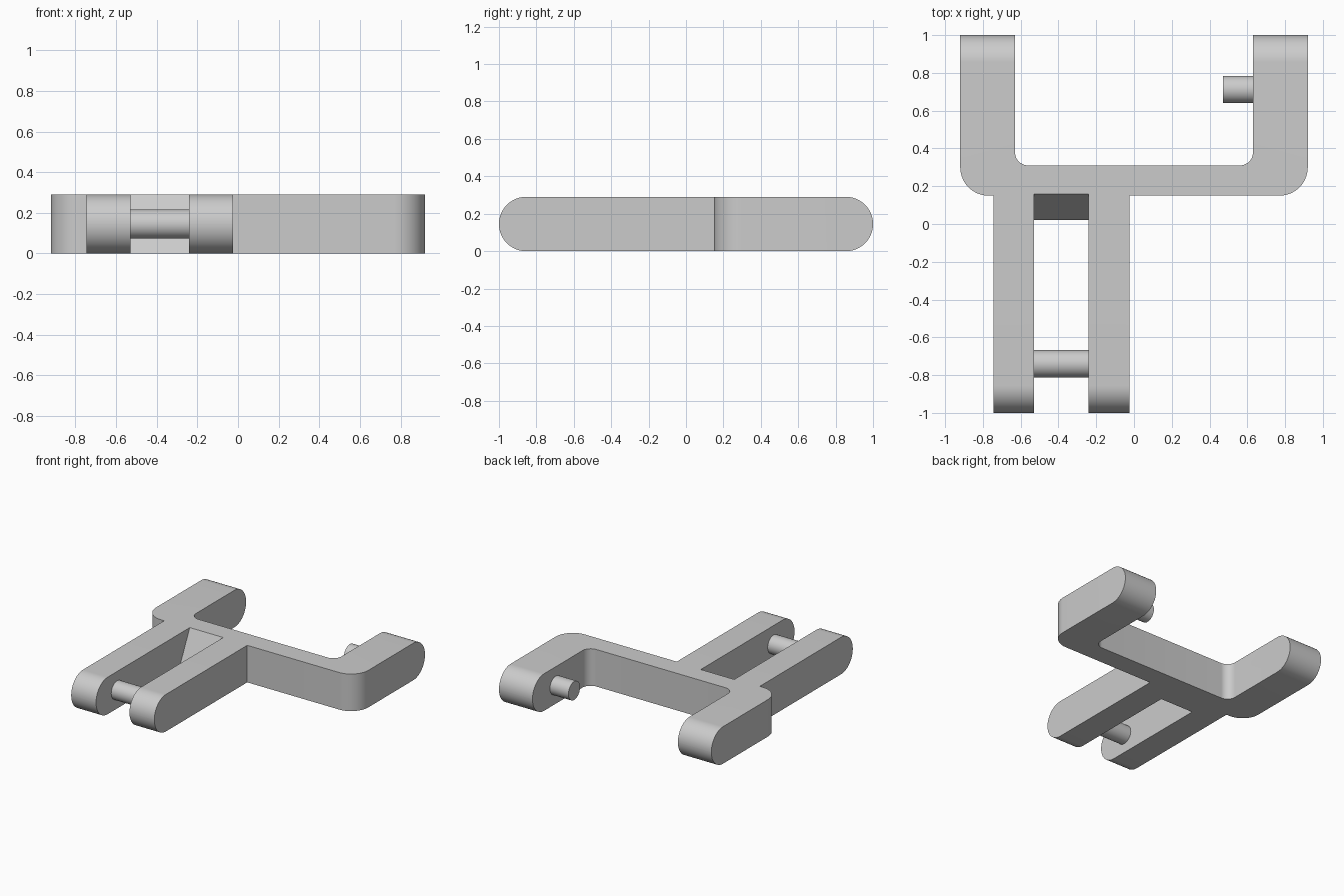
import bpy, bmesh, math
from mathutils import Vector, Matrix

cube = bpy.data.objects.get("Cube")
if cube:
    bpy.data.objects.remove(cube, do_unlink=True)

H = 0.29                      # thickness of the bracket
MID = H / 2

grey = bpy.data.materials.new("light_grey")
grey.use_nodes = True
grey.diffuse_color = (0.6, 0.6, 0.6, 1)
grey.node_tree.nodes["Principled BSDF"].inputs["Base Color"].default_value = (0.6, 0.6, 0.6, 1)


def rounded(corners, steps=14):
    """Turn (a, b, radius) corners into an outline with arc fillets."""
    out = []
    for i, (a, b, r) in enumerate(corners):
        p = Vector((a, b))
        if r == 0:
            out.append(p)
            continue
        u = (Vector(corners[i - 1][:2]) - p).normalized()
        v = (Vector(corners[(i + 1) % len(corners)][:2]) - p).normalized()
        centre = p + (u + v) * r          # all corners are square
        for k in range(steps + 1):
            t = k / steps * math.pi / 2
            out.append(centre - v * r * math.cos(t) - u * r * math.sin(t))
    return out


def add_object(name, bm):
    bmesh.ops.recalc_face_normals(bm, faces=bm.faces)
    mesh = bpy.data.meshes.new(name)
    bm.to_mesh(mesh)
    bm.free()
    mesh.materials.append(grey)
    obj = bpy.data.objects.new(name, mesh)
    bpy.context.collection.objects.link(obj)
    return obj


def prism(name, outline, axis, lo, hi):
    """Extrude an outline: (x, y) along z, or (y, z) along x."""
    bm = bmesh.new()
    place = (lambda p: (p[0], p[1], lo)) if axis == "z" else (lambda p: (lo, p[0], p[1]))
    face = bm.faces.new([bm.verts.new(place(p)) for p in outline])
    ext = bmesh.ops.extrude_face_region(bm, geom=[face])
    move = Vector((0, 0, hi - lo)) if axis == "z" else Vector((hi - lo, 0, 0))
    bmesh.ops.translate(bm, vec=move, verts=[g for g in ext["geom"] if isinstance(g, bmesh.types.BMVert)])
    return add_object(name, bm)


def rod(name, x0, x1, y, radius):
    """Cylinder along x at mid height."""
    bm = bmesh.new()
    bmesh.ops.create_cone(bm, cap_ends=True, segments=48, radius1=radius, radius2=radius, depth=x1 - x0)
    bm.transform(Matrix.Translation(((x0 + x1) / 2, y, MID)) @ Matrix.Rotation(math.pi / 2, 4, "Y"))
    return add_object(name, bm)


def combine(target, tool, operation):
    """Apply a boolean and discard the tool."""
    mod = target.modifiers.new("cut", "BOOLEAN")
    mod.operation, mod.object, mod.solver = operation, tool, "EXACT"
    deps = bpy.context.evaluated_depsgraph_get()
    mesh = bpy.data.meshes.new_from_object(target.evaluated_get(deps))
    target.modifiers.clear()
    target.data = mesh
    bpy.data.objects.remove(tool, do_unlink=True)


def smooth(obj):
    bpy.ops.object.select_all(action="DESELECT")
    obj.select_set(True)
    bpy.context.view_layer.objects.active = obj
    bpy.ops.object.shade_smooth_by_angle(angle=math.radians(30))


# Bracket body: plan outline of the rear yoke and front fork
plan = rounded([
    (-0.745, -1.1, 0), (-0.025, -1.1, 0), (-0.025, 0.15, 0),
    (0.92, 0.15, 0.15), (0.92, 1.1, 0), (0.63, 1.1, 0),
    (0.63, 0.31, 0.07), (-0.63, 0.31, 0.07),
    (-0.63, 1.1, 0), (-0.92, 1.1, 0), (-0.92, 0.15, 0.15), (-0.745, 0.15, 0)])
body = prism("bracket_body", plan, "z", -0.1, H + 0.1)

# Side profile gives every arm a round end
R = MID - 0.0005
side = rounded([(-1, 0, R), (1, 0, R), (1, H, R), (-1, H, R)], 20)
combine(body, prism("side_profile", side, "x", -1.2, 1.2), "INTERSECT")

# Fork slot with a sloped inner end
slot = [(-1.3, -H), (-0.12, -H), (0.30, 2 * H), (-1.3, 2 * H)]
combine(body, prism("slot_cutter", slot, "x", -0.53, -0.24), "DIFFERENCE")

# Small hole through the right rear arm
combine(body, rod("hole_cutter", -1.1, -0.5, 0.71, 0.04), "DIFFERENCE")
smooth(body)

# Pins: one across the fork, one stub on the left rear arm
smooth(rod("fork_pin", -0.55, -0.22, -0.74, 0.072))
smooth(rod("yoke_stub_pin", 0.47, 0.65, 0.712, 0.072))
